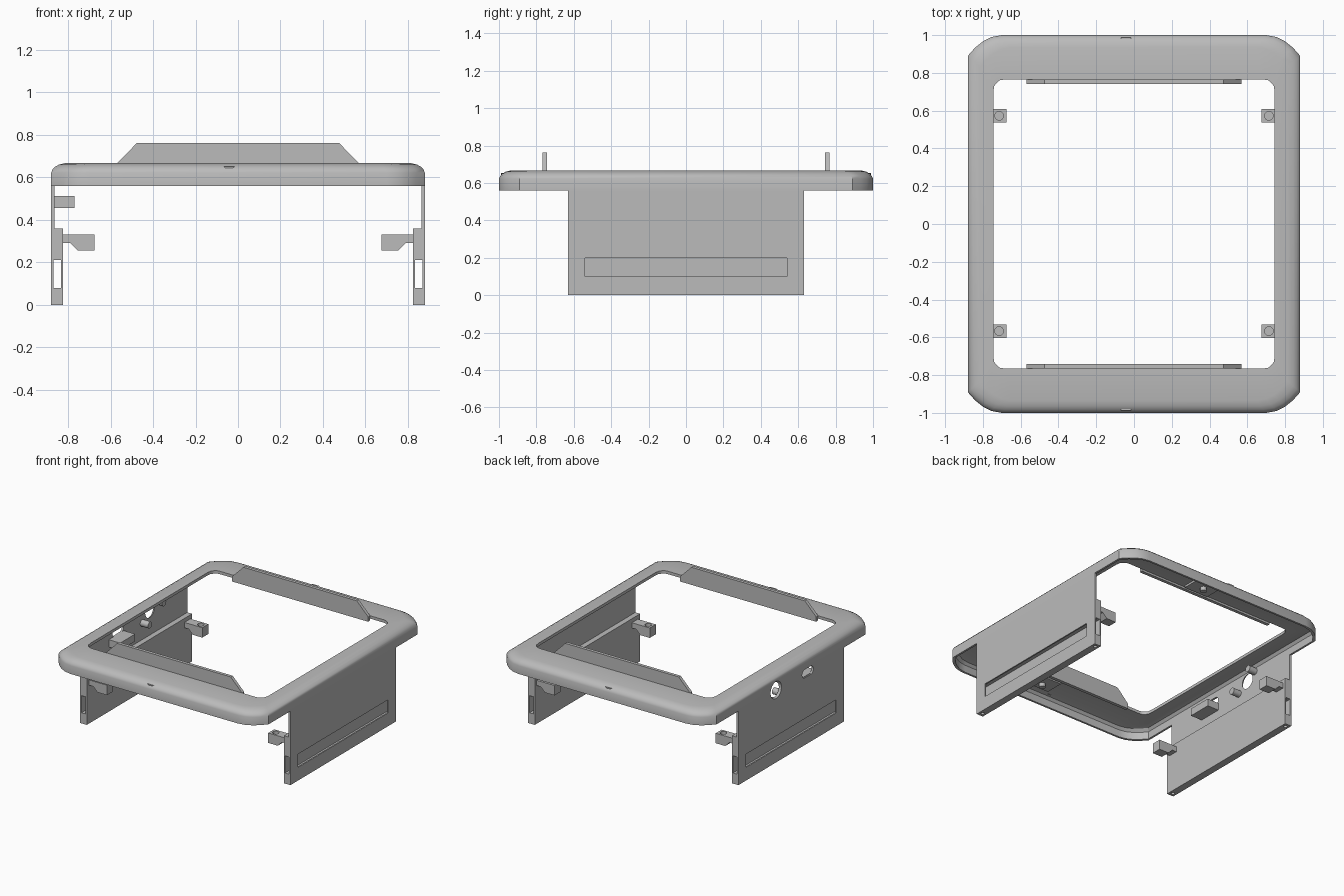
import bpy, bmesh, math

cube = bpy.data.objects.get("Cube")
if cube:
    bpy.data.objects.remove(cube, do_unlink=True)

gray = bpy.data.materials.new("plain_gray")
gray.use_nodes = True
gray.diffuse_color = (0.5, 0.5, 0.5, 1)
gray.node_tree.nodes["Principled BSDF"].inputs["Base Color"].default_value = (0.5, 0.5, 0.5, 1)


def finish(name, bm):
    bmesh.ops.recalc_face_normals(bm, faces=bm.faces)
    mesh = bpy.data.meshes.new(name)
    bm.to_mesh(mesh)
    bm.free()
    mesh.materials.append(gray)
    obj = bpy.data.objects.new(name, mesh)
    bpy.context.collection.objects.link(obj)
    return obj


def loft(name, rings, closed=False):
    """Skin equal-length rings; cap the ends unless the rings close on themselves."""
    bm = bmesh.new()
    loops = [[bm.verts.new(p) for p in ring] for ring in rings]
    n = len(loops[0])
    pairs = list(zip(loops, loops[1:]))
    if closed:
        pairs.append((loops[-1], loops[0]))
    else:
        bm.faces.new(loops[0])
        bm.faces.new(loops[-1])
    for a, b in pairs:
        for i in range(n):
            j = (i + 1) % n
            bm.faces.new((a[i], a[j], b[j], b[i]))
    return finish(name, bm)


def place(p, axis, t):
    return {"x": (t, p[0], p[1]), "y": (p[0], t, p[1]), "z": (p[0], p[1], t)}[axis]


def prism(name, pts, axis, lo, hi):
    return loft(name, [[place(p, axis, t) for p in pts] for t in (lo, hi)])


def box(name, x, y, z):
    return prism(name, [(x[0], y[0]), (x[1], y[0]), (x[1], y[1]), (x[0], y[1])], "z", *z)


def circle(cx, cy, r, n=24):
    return [(cx + r * math.cos(math.tau * i / n), cy + r * math.sin(math.tau * i / n)) for i in range(n)]


def cut(obj, cutters):
    for c in cutters:
        c.hide_render = True
        mod = obj.modifiers.new("cut", "BOOLEAN")
        mod.operation = "DIFFERENCE"
        mod.solver = "EXACT"
        mod.object = c
    bpy.context.view_layer.update()
    deps = bpy.context.evaluated_depsgraph_get()
    mesh = bpy.data.meshes.new_from_object(obj.evaluated_get(deps))
    obj.modifiers.clear()
    obj.data = mesh


def discard(objs):
    for o in objs:
        bpy.data.objects.remove(o, do_unlink=True)


def four_corners(corner):
    """Mirror one corner's points into a full counter-clockwise outline."""
    back = corner[::-1]
    return (corner + [(-x, y) for x, y in back]
            + [(-x, -y) for x, y in corner] + [(x, -y) for x, y in back])


# Hollow rim: rounded outer shell with a large opening
outer = four_corners([(.88, .89), (.84, .935), (.80, .967), (.755, .99), (.70, 1)])
opening = four_corners([(.745, .70), (.74, .73), (.727, .748), (.71, .761), (.685, .765)])


def outline(inset, z):
    return [(x * (.88 - inset) / .88, y * (1 - inset), z) for x, y in outer]


def inner(z):
    return [(x, y, z) for x, y in opening]


rings = [outline(i, z) for i, z in
         [(0, .56), (0, .622), (.006, .637), (.018, .65), (.036, .66), (.065, .667)]]
rings += [inner(.667), inner(.645)]
rings += [outline(i, z) for i, z in [(.07, .645), (.03, .635), (.015, .615), (.015, .56)]]
rim = loft("rim", rings, closed=True)

# Port openings in the right side: a countersunk round hole and a long hole
stadium = []
for i in range(18):
    a = math.tau * (i + .5) / 18
    stadium.append((-.2 + math.copysign(.035, math.cos(a)) + .032 * math.cos(a), .54 + .032 * math.sin(a)))
long_cut = prism("long_cutter", stadium, "x", -.95, -.84)
round_cut = loft("round_cutter", [[place(p, "x", t) for p in circle(.18, .548, r)]
                                  for t, r in [(-.90, .078), (-.85, .045)]])
ports = [long_cut, round_cut]
cut(rim, ports)

# Side walls: thick lower part with a lengthwise channel and an outer slot
section = [(.825, 0), (.88, 0), (.88, .56), (.865, .56), (.865, .36), (.825, .36)]
for side, s in (("left", 1), ("right", -1)):
    wall = prism(side + "_wall", [(s * x, z) for x, z in section], "y", -.63, .63)
    cutters = [box("channel_cutter", (s * .834, s * .87), (-.7, .7), (.08, .21)),
               box("slot_cutter", (s * .85, s * .92), (-.54, .54), (.1, .2))]
    for y in (-.6, .6):
        cutters.append(prism("screw_cutter", circle(s * .852, y, .013, 12), "z", -.03, .05))
    cut(wall, cutters + (ports if s < 0 else []))
    discard(cutters)

    # Mounting brackets with a blind screw hole
    arm = [(.83, .33), (.675, .33), (.675, .255), (.755, .255), (.79, .29), (.83, .29)]
    for end, y in (("front", -.567), ("back", .573)):
        bracket = prism(f"{side}_{end}_bracket", [(s * x, z) for x, z in arm], "y", y - .036, y + .036)
        hole = prism("hole_cutter", circle(s * .714, y, .023, 16), "z", .28, .4)
        cut(bracket, [hole])
        discard([hole])
discard(ports)

# Port shelf and pegs inside the right wall
box("port_shelf", (-.87, -.77), (-.31, -.13), (.457, .512))
for name, y, z in (("lower_peg", .09, .487), ("upper_peg", .26, .59)):
    prism(name, circle(y, z, .025, 16), "x", -.87, -.80)

# Upright retaining plates, joint tabs and small index marks at both ends
plate = [(-.57, .63), (.57, .63), (.57, .667), (.475, .763), (-.475, .763), (-.57, .667)]
for end, s in (("front", -1), ("back", 1)):
    prism(end + "_plate", plate, "y", s * .742, s * .766)
    box(end + "_joint_tab", (0, .2), sorted((s * .78, s * .92)), (.63, .647))
    prism(end + "_joint_peg", circle(.1, s * .86, .022, 16), "z", .60, .64)
    prism(end + "_index_mark", [(-.068, .652), (-.015, .652), (-.032, .637), (-.05, .637)],
          "y", s * .95, s * .988)

# Smooth the rounded surfaces while keeping hard edges
bpy.ops.object.select_all(action="DESELECT")
for obj in bpy.context.collection.objects:
    if obj.type == "MESH" and gray.name in obj.data.materials:
        obj.select_set(True)
        bpy.context.view_layer.objects.active = obj
bpy.ops.object.shade_smooth_by_angle(angle=math.radians(32))
